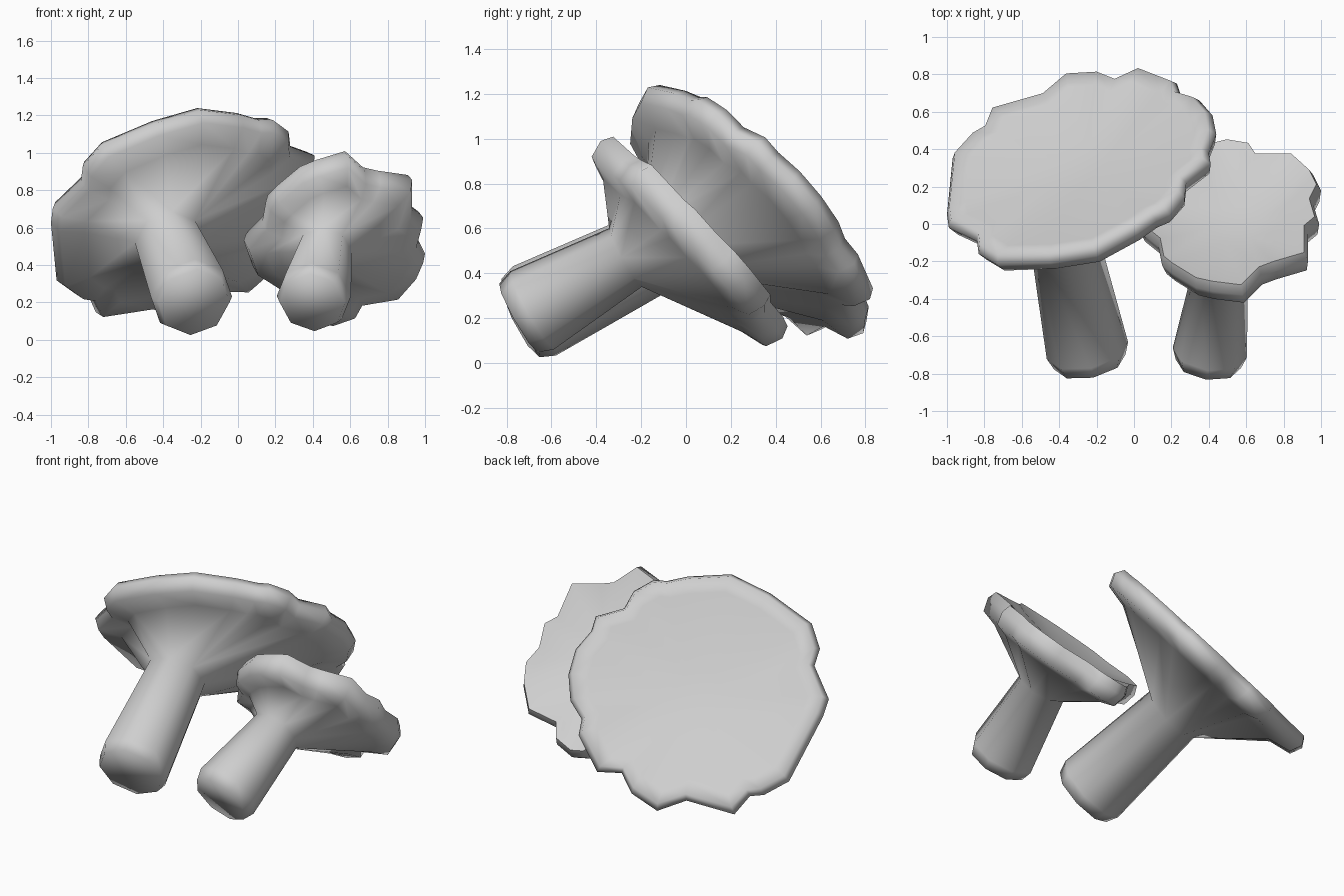
import bpy, bmesh, math
from mathutils import Vector

if "Cube" in bpy.data.objects:
    bpy.data.objects.remove(bpy.data.objects["Cube"])

grey = bpy.data.materials.new("pale_grey")
grey.use_nodes = True
grey.diffuse_color = (0.62, 0.62, 0.62, 1)
grey.node_tree.nodes["Principled BSDF"].inputs["Base Color"].default_value = (0.62, 0.62, 0.62, 1)


def stem_ring(centre, axis, radius, sides, outline, middle):
    """Ring around the axis, one point per rim point, snapped to a polygon."""
    side = Vector((0, 0, 1)).cross(axis).normalized()
    up = axis.cross(side)
    step = math.tau / sides
    ring = []
    for p in outline:
        d = p - middle
        a = round(math.atan2(d.dot(up), d.dot(side)) / step) * step
        ring.append(centre + radius * (side * math.cos(a) + up * math.sin(a)))
    return ring


def mushroom(name, middle, slope, outline, foot, foot_r, waist, waist_r, thick):
    middle, foot, waist = Vector(middle), Vector(foot), Vector(waist)
    sx, sy = slope
    normal = Vector((-sx, sy, 1)).normalized()
    axis = (waist - foot).normalized()
    # Lobed rim laid on the tilted cap plane
    rim = [Vector((x, y, middle.z + sx * (x - middle.x) - sy * (y - middle.y)))
           for x, y in outline]

    def cap_ring(scale, lift):
        return [middle + (p - middle) * scale + normal * lift for p in rim]

    rings = [
        stem_ring(foot - axis * 0.02, axis, foot_r * 0.88, 8, rim, middle),
        stem_ring(foot + axis * 0.05, axis, foot_r, 8, rim, middle),
        stem_ring(waist, axis, waist_r, 8, rim, middle),
        cap_ring(0.78, -thick * 0.9),
        cap_ring(0.96, -thick * 0.65),
        cap_ring(1.0, 0),
        cap_ring(0.96, thick * 0.45),
        cap_ring(0.84, thick * 0.3),
        stem_ring(middle - normal * 0.025, normal, foot_r * 0.7, 6, rim, middle),
    ]
    bm = bmesh.new()
    loops = [[bm.verts.new(p) for p in ring] for ring in rings]
    count = len(rim)
    for low, high in zip(loops, loops[1:]):
        for i in range(count):
            j = (i + 1) % count
            bm.faces.new((low[i], low[j], high[j], high[i]))
    bm.faces.new(loops[0])
    bm.faces.new(loops[-1])
    bmesh.ops.remove_doubles(bm, verts=bm.verts, dist=0.0005)
    bmesh.ops.recalc_face_normals(bm, faces=bm.faces)
    mesh = bpy.data.meshes.new(name)
    bm.to_mesh(mesh)
    bm.free()
    mesh.materials.append(grey)
    obj = bpy.data.objects.new(name, mesh)
    bpy.context.collection.objects.link(obj)
    bpy.ops.object.select_all(action="DESELECT")
    obj.select_set(True)
    bpy.context.view_layer.objects.active = obj
    bpy.ops.object.shade_smooth_by_angle(angle=math.radians(80))


# Large mushroom
mushroom(
    "large_mushroom", (-0.3, 0.3, 0.68), (0.46, 1.07),
    [(.05, .82), (.23, .75), (.25, .69), (.35, .66), (.42, .58), (.44, .48),
     (.40, .38), (.41, .32), (.28, .22), (.27, .14), (.19, .05), (.12, .02),
     (.02, -.05), (-.2, -.17), (-.45, -.21), (-.73, -.22), (-.83, -.16),
     (-.84, -.09), (-.99, -.02), (-1, .05), (-.97, .35), (-.87, .46),
     (-.8, .5), (-.76, .6), (-.48, .68), (-.35, .79), (-.18, .8), (-.08, .76)],
    (-.24, -.72, .21), .222, (-.37, -.1, .52), .185, 0.11)

# Small mushroom
mushroom(
    "small_mushroom", (.54, .02, .555), (.17, 1.07),
    [(.5, .43), (.62, .41), (.66, .35), (.86, .35), (.96, .26), (1, .18),
     (.96, .1), (.99, 0), (.93, -.05), (.93, -.2), (.76, -.25), (.68, -.28),
     (.58, -.38), (.42, -.36), (.33, -.34), (.2, -.26), (.15, -.22),
     (.13, -.12), (.03, -.04), (.08, .1), (.24, .22), (.36, .35), (.42, .41)],
    (.4, -.73, .21), .2, (.46, -.27, .47), .15, 0.12)
